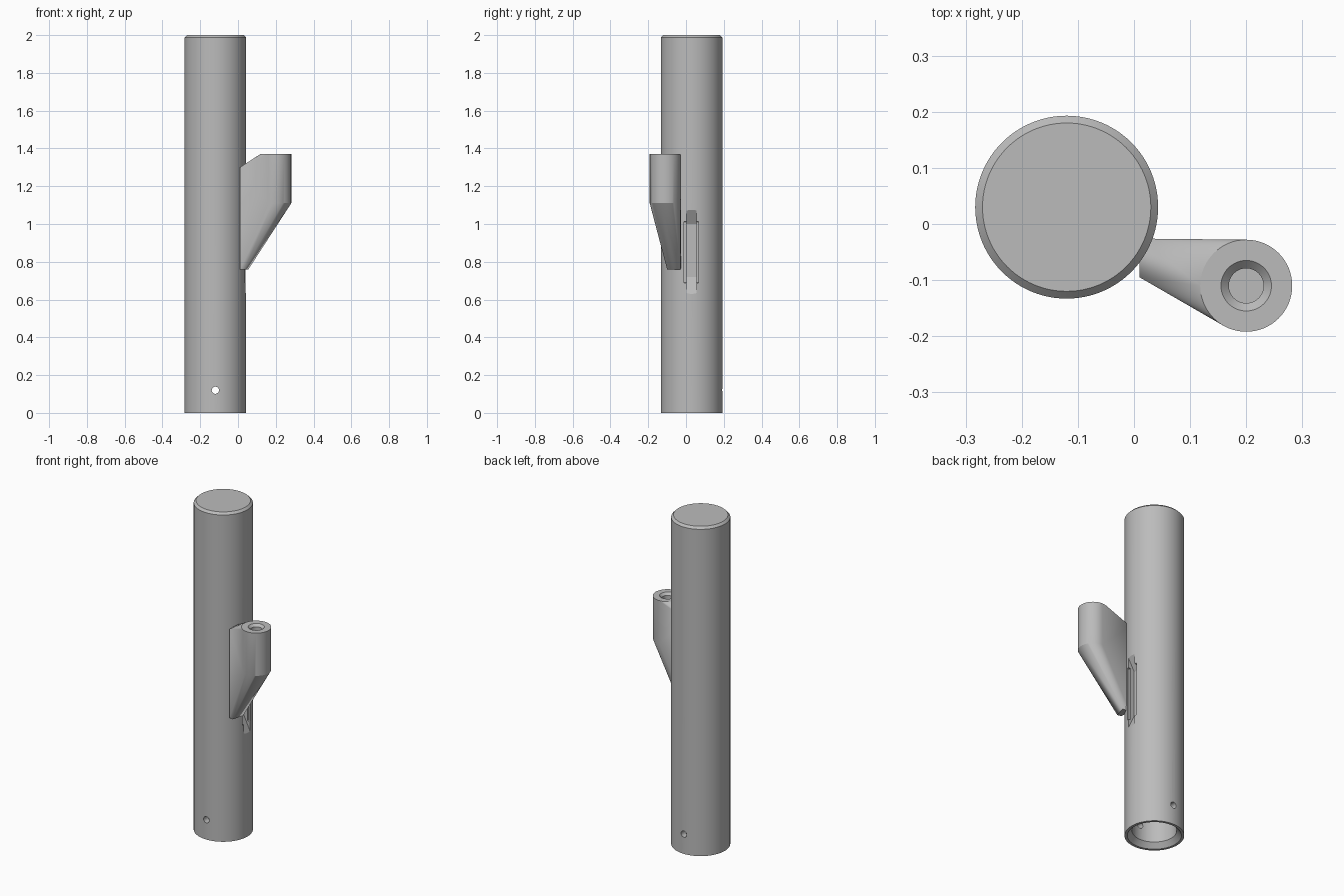
import bpy, bmesh, math
from mathutils import Vector

if "Cube" in bpy.data.objects:
    bpy.data.objects.remove(bpy.data.objects["Cube"])

TUBE = Vector((-0.12, 0.03, 0))
BOSS = Vector((0.2, -0.11, 0))

grey = bpy.data.materials.new("plain_grey")
grey.use_nodes = True
grey.diffuse_color = (0.5, 0.5, 0.5, 1)
grey.node_tree.nodes["Principled BSDF"].inputs["Base Color"].default_value = (0.5, 0.5, 0.5, 1)


def finish(bm, name):
    bmesh.ops.recalc_face_normals(bm, faces=bm.faces)
    mesh = bpy.data.meshes.new(name)
    bm.to_mesh(mesh)
    bm.free()
    mesh.materials.append(grey)
    obj = bpy.data.objects.new(name, mesh)
    bpy.context.collection.objects.link(obj)
    return obj


def lathe(name, profile, centre, steps=96):
    """Spin (radius, z) points, starting and ending on the axis."""
    bm = bmesh.new()
    verts = [bm.verts.new((r, 0, z)) for r, z in profile]
    edges = [bm.edges.new(pair) for pair in zip(verts, verts[1:])]
    bmesh.ops.spin(bm, geom=verts + edges, cent=(0, 0, 0), axis=(0, 0, 1),
                   angle=math.tau, steps=steps, use_duplicate=False)
    bmesh.ops.remove_doubles(bm, verts=bm.verts, dist=1e-5)
    bmesh.ops.translate(bm, verts=bm.verts, vec=centre)
    return finish(bm, name)


def prism(name, profile, y0, y1):
    """Extrude an (x, z) outline from y0 to y1."""
    bm = bmesh.new()
    face = bm.faces.new([bm.verts.new((x, y0, z)) for x, z in profile])
    made = bmesh.ops.extrude_face_region(bm, geom=[face])["geom"]
    bmesh.ops.translate(bm, verts=[v for v in made if isinstance(v, bmesh.types.BMVert)],
                        vec=(0, y1 - y0, 0))
    return finish(bm, name)


def cut(target, cutter):
    cutter.hide_render = True
    cutter.hide_viewport = True
    cutter.display_type = 'WIRE'
    mod = target.modifiers.new(cutter.name, 'BOOLEAN')
    mod.operation = 'DIFFERENCE'
    mod.solver = 'EXACT'
    mod.object = cutter


def apply_all(obj):
    """Bake the cuts, remove the cutters and smooth the round faces."""
    graph = bpy.context.evaluated_depsgraph_get()
    mesh = bpy.data.meshes.new_from_object(obj.evaluated_get(graph))
    cutters = [m.object for m in obj.modifiers]
    obj.modifiers.clear()
    obj.data = mesh
    for c in cutters:
        bpy.data.objects.remove(c)
    bpy.ops.object.select_all(action='DESELECT')
    obj.select_set(True)
    bpy.context.view_layer.objects.active = obj
    bpy.ops.object.shade_smooth_by_angle(angle=math.radians(25))


# Main tube: chamfered top, countersunk socket at the bottom
tube = lathe("main_tube", [(0, 0.4), (0.122, 0.4), (0.122, 0.03), (0.148, 0),
                           (0.163, 0), (0.163, 1.987), (0.15, 2), (0, 2)], TUBE)

# Cross hole for a pin, front to back
bm = bmesh.new()
bmesh.ops.create_cone(bm, cap_ends=True, segments=32, radius1=0.019, radius2=0.019, depth=0.5)
for v in bm.verts:
    x, y, z = v.co
    v.co = (x + TUBE.x, z + TUBE.y, y + 0.12)
cut(tube, finish(bm, "pin_hole_cutter"))

# Side slot: long narrow trough with sloped ends, plus a wider shallow recess
cut(tube, prism("trough_cutter", [(0.07, 0.61), (0.07, 1.1), (0.043, 1.075),
                                  (0.0, 1.0), (0.0, 0.72), (0.043, 0.63)], 0.002, 0.055))
cut(tube, prism("recess_cutter", [(0.07, 0.68), (0.07, 1.02), (0.027, 1.01),
                                  (0.027, 0.69)], -0.01, 0.066))
apply_all(tube)

# Side bracket: hull of a round boss and a narrow foot against the tube
bm = bmesh.new()
for z in (1.11, 1.37):
    for i in range(64):
        a = math.tau * i / 64
        bm.verts.new(BOSS + Vector((0.082 * math.cos(a), 0.082 * math.sin(a), z)))
for x, y, z in ((0.01, -0.095, 1.3), (0.01, -0.026, 1.3), (0.01, -0.095, 0.76),
                (0.01, -0.026, 0.76), (0.035, -0.1, 0.76), (0.055, -0.03, 0.76)):
    bm.verts.new((x, y, z))
hull = bmesh.ops.convex_hull(bm, input=bm.verts)
loose = {v for v in hull["geom_interior"] if isinstance(v, bmesh.types.BMVert)}
bmesh.ops.delete(bm, geom=list(loose), context='VERTS')
bmesh.ops.dissolve_limit(bm, angle_limit=0.01, verts=bm.verts, edges=bm.edges)
bracket = finish(bm, "side_bracket")

# Countersunk hole in the top of the boss
cut(bracket, lathe("boss_hole_cutter", [(0, 1.25), (0.031, 1.25), (0.031, 1.356),
                                        (0.045, 1.37), (0.045, 1.4), (0, 1.4)], BOSS, 48))
apply_all(bracket)
